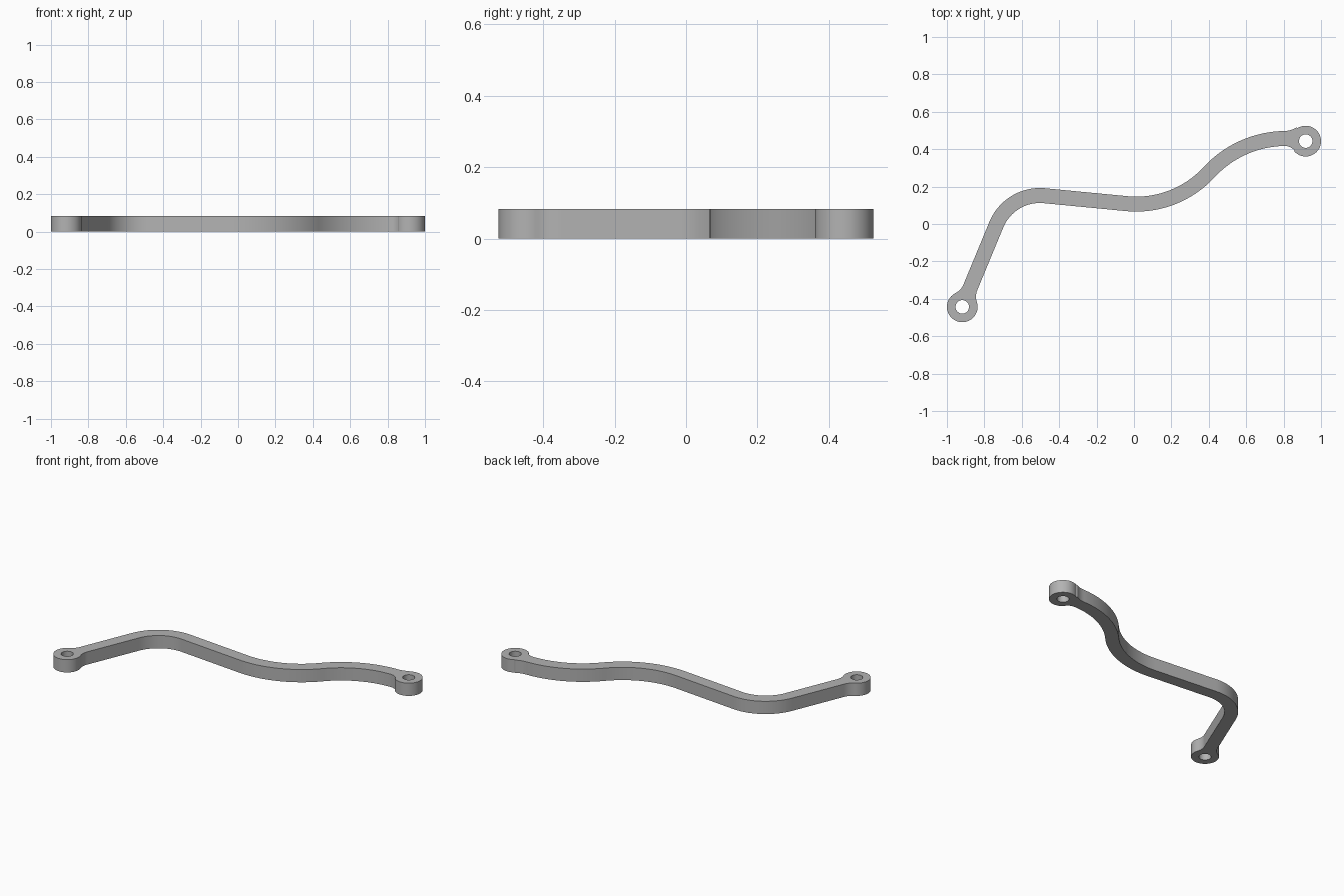
import bpy
import bmesh
from math import sin, cos, radians, sqrt, atan2, hypot, pi, tau

if "Cube" in bpy.data.objects:
    bpy.data.objects.remove(bpy.data.objects["Cube"], do_unlink=True)

HEIGHT = 0.083
HALF = 0.04          # half width of the bar
RING, HOLE = 0.082, 0.036
FILLET = 0.09        # blend between bar and ring
START, END = (-0.918, -0.443), (0.918, 0.443)

# Centre line: (length, None) is a straight run, (radius, heading) an arc
SEGMENTS = [(0.476, None), (0.252, -5.5), (0.442, None),
            (0.53, 47.3), (0.56, -10.7)]


def centre_line(step=0.008):
    x, y = START
    heading, s = radians(67.5), 0.0
    points = [(x, y, heading, s)]
    for size, target in SEGMENTS:
        turn = 0 if target is None else radians(target) - heading
        length = size if target is None else abs(turn) * size
        n = max(1, round(length / step))
        for _ in range(n):
            heading += turn / n / 2
            x += cos(heading) * length / n
            y += sin(heading) * length / n
            heading += turn / n / 2
            s += length / n
            points.append((x, y, heading, s))
    return points


reach = sqrt((RING + FILLET) ** 2 - (HALF + FILLET) ** 2)
contact = reach * RING / (RING + FILLET)


def half_width(a):
    if a >= reach:
        return HALF
    return HALF + FILLET - sqrt(FILLET ** 2 - (reach - a) ** 2)


def arc(centre, radius, a0, a1, n):
    return [(centre[0] + radius * cos(a0 + (a1 - a0) * i / n),
             centre[1] + radius * sin(a0 + (a1 - a0) * i / n)) for i in range(n)]


def cap(centre, p, q):
    # Round the ring counterclockwise from p to q
    a0 = atan2(p[1] - centre[1], p[0] - centre[0])
    a1 = atan2(q[1] - centre[1], q[0] - centre[0])
    while a1 < a0:
        a1 += tau
    return arc(centre, RING, a0, a1, 48)[1:]


# Outline: both bar sides joined by the ring ends
line = centre_line()
total = line[-1][3]
left, right = [], []
for x, y, h, s in line:
    a = min(s, total - s)
    if a >= contact:
        w = half_width(a)
        left.append((x - sin(h) * w, y + cos(h) * w))
        right.append((x + sin(h) * w, y - cos(h) * w))
outline = (right + cap(END, right[-1], left[-1]) + left[::-1]
           + cap(START, left[0], right[0]))

# Filled and extruded flat curve with two holes
curve = bpy.data.curves.new("link_outline", "CURVE")
curve.dimensions = "2D"
curve.fill_mode = "BOTH"
curve.extrude = HEIGHT / 2
for loop in (outline, arc(START, HOLE, 0, tau, 40), arc(END, HOLE, 0, tau, 40)):
    spline = curve.splines.new("POLY")
    spline.points.add(len(loop) - 1)
    for point, (x, y) in zip(spline.points, loop):
        point.co = (x, y, 0, 1)
    spline.use_cyclic_u = True
helper = bpy.data.objects.new("link_outline", curve)
bpy.context.collection.objects.link(helper)
bpy.context.view_layer.update()
evaluated = helper.evaluated_get(bpy.context.evaluated_depsgraph_get())
mesh = bpy.data.meshes.new_from_object(evaluated)
bpy.data.objects.remove(helper, do_unlink=True)

# Clean solid standing on the ground
bm = bmesh.new()
bm.from_mesh(mesh)
bmesh.ops.remove_doubles(bm, verts=bm.verts, dist=0.0001)
bmesh.ops.translate(bm, verts=bm.verts, vec=(0, 0, HEIGHT / 2))
bmesh.ops.recalc_face_normals(bm, faces=bm.faces)
bm.to_mesh(mesh)
bm.free()

grey = bpy.data.materials.new("plain_grey")
grey.use_nodes = True
colour = (0.45, 0.45, 0.45, 1)
grey.diffuse_color = colour
grey.node_tree.nodes["Principled BSDF"].inputs["Base Color"].default_value = colour
mesh.materials.clear()
mesh.materials.append(grey)

link = bpy.data.objects.new("curved_link_bar", mesh)
bpy.context.collection.objects.link(link)
bpy.context.view_layer.objects.active = link
link.select_set(True)
bpy.ops.object.shade_smooth_by_angle(angle=radians(30))
